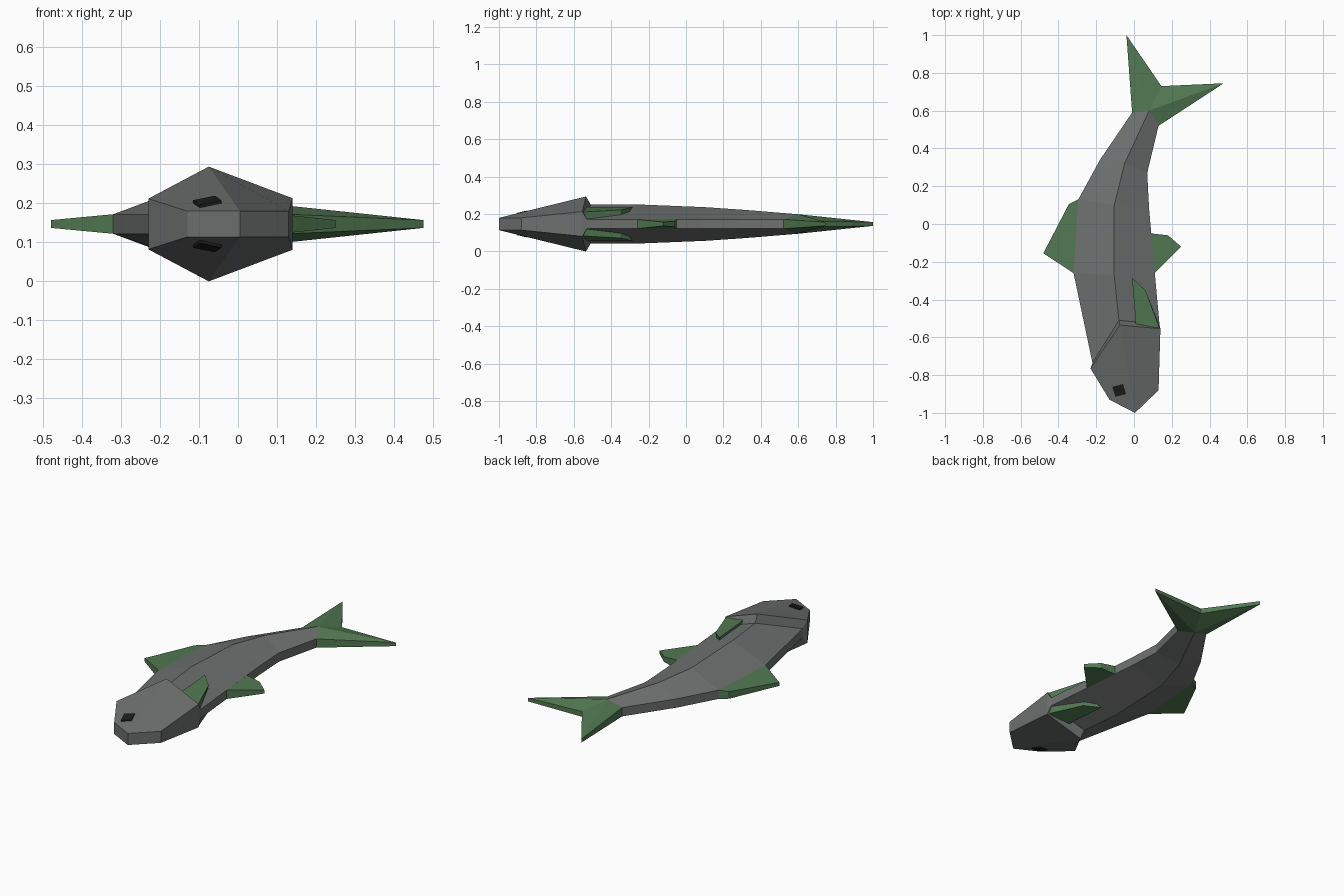
import bpy, bmesh

if "Cube" in bpy.data.objects:
    bpy.data.objects.remove(bpy.data.objects["Cube"])

MID = 0.147  # height of the fish's plane of symmetry (it lies on its side)


def material(name, rgb):
    m = bpy.data.materials.new(name)
    m.diffuse_color = (*rgb, 1)
    m.use_nodes = True
    m.node_tree.nodes["Principled BSDF"].inputs["Base Color"].default_value = m.diffuse_color
    return m


GREY = material("grey_skin", (0.155, 0.165, 0.16))
GREEN = material("green_fin", (0.085, 0.19, 0.085))
BLACK = material("black_eye", (0.012, 0.012, 0.012))


def finish(bm, name, mat):
    bmesh.ops.recalc_face_normals(bm, faces=bm.faces)
    me = bpy.data.meshes.new(name)
    bm.to_mesh(me)
    bm.free()
    me.materials.append(mat)
    ob = bpy.data.objects.new(name, me)
    bpy.context.collection.objects.link(ob)


def slab(name, pts, faces, mat):
    """Points are (x, y, half thickness); mirrored about MID, rim walled in."""
    bm = bmesh.new()
    up = [bm.verts.new((x, y, MID + h)) for x, y, h in pts]
    dn = [bm.verts.new((x, y, MID - h)) for x, y, h in pts]
    edges = {(f[i], f[(i + 1) % len(f)]) for f in faces for i in range(len(f))}
    for f in faces:
        bm.faces.new([up[i] for i in f])
        bm.faces.new([dn[i] for i in reversed(f)])
    for a, b in edges:
        if (b, a) not in edges:
            bm.faces.new([up[b], up[a], dn[a], dn[b]])
    finish(bm, name, mat)


def plate(name, top, bottom, mat, side):
    """Closed plate between two loops of (x, y, offset from MID)."""
    bm = bmesh.new()
    a, b = ([bm.verts.new((x, y, MID + side * h)) for x, y, h in loop]
            for loop in (top, bottom))
    bm.faces.new(a)
    bm.faces.new(b[::-1])
    for i in range(len(a)):
        j = (i + 1) % len(a)
        bm.faces.new([a[j], a[i], b[i], b[j]])
    finish(bm, name, mat)


# Body: stations of left edge, ridge, right edge
E = 0.025
stations = [
    ((-0.22, -0.735, E), (-0.08, -0.51, 0.105), (0.135, -0.53, E)),
    ((-0.32, -0.26, E), (-0.105, -0.27, 0.105), (0.11, -0.26, E)),
    ((-0.295, 0.13, E), (-0.105, 0.10, 0.09), (0.08, 0.08, E)),
    ((-0.18, 0.34, E), (-0.05, 0.32, 0.075), (0.07, 0.27, E)),
    ((-0.01, 0.59, E), (0.08, 0.60, 0.052), (0.13, 0.52, E)),
]
quads = [(i, i + 1, i + 4, i + 3) for s in range(4) for i in (3 * s, 3 * s + 1)]
slab("body", [p for s in stations for p in s], quads, GREY)

# Head with gill rim stepping down to the body
head = [(-0.075, -0.535, 0.147), (-0.23, -0.765, 0.065), (-0.13, -0.93, 0.033),
        (0.005, -1.0, 0.033), (0.13, -0.88, 0.033), (0.14, -0.555, 0.066),
        *stations[0]]
slab("head", head, [(0, 1, 2), (0, 2, 3), (0, 3, 4, 5), (1, 0, 7, 6), (0, 5, 8, 7)], GREY)

# Tail fin: two lobes with a crease to each tip
tail = [stations[4][0], stations[4][1], stations[4][2],
        (-0.04, 1.0, 0.01), (0.145, 0.73, 0.015), (0.475, 0.745, 0.01)]
slab("tail_fin", tail, [(0, 1, 3), (1, 4, 3), (1, 5, 4), (1, 2, 5)], GREEN)

# Back and belly fins
slab("back_fin", [(-0.32, -0.26, E), (-0.295, 0.13, E), (-0.345, 0.105, 0.02),
                  (-0.48, -0.155, 0.01)], [(0, 1, 2, 3)], GREEN)
slab("belly_fin", [(0.11, -0.26, E), (0.25, -0.12, 0.01), (0.18, -0.06, 0.015),
                   (0.09, -0.05, E)], [(0, 1, 2, 3)], GREEN)


def eye_point(x, y, lift):
    # height of the sloped cheek at (x, y)
    return x, y, 0.033 + 0.298 * ((x + 0.13) * 0.42 + (y + 0.93) * 0.908) + lift


# Paired parts: side fins and eyes
fin_top = [(0.01, -0.535, 0.09), (0.135, -0.55, 0.064), (0.06, -0.35, 0.075),
           (-0.01, -0.285, 0.09)]
fin_base = [(0.02, -0.53, 0.055), (0.13, -0.53, 0.026), (0.05, -0.35, 0.035),
            (0.005, -0.31, 0.055)]
eye = [(-0.115, -0.862), (-0.058, -0.847), (-0.042, -0.90), (-0.098, -0.915)]
for label, side in (("upper", 1), ("lower", -1)):
    plate(label + "_side_fin", fin_top, fin_base, GREEN, side)
    plate(label + "_eye", [eye_point(x, y, 0.008) for x, y in eye],
          [eye_point(x, y, -0.001) for x, y in eye], BLACK, side)
